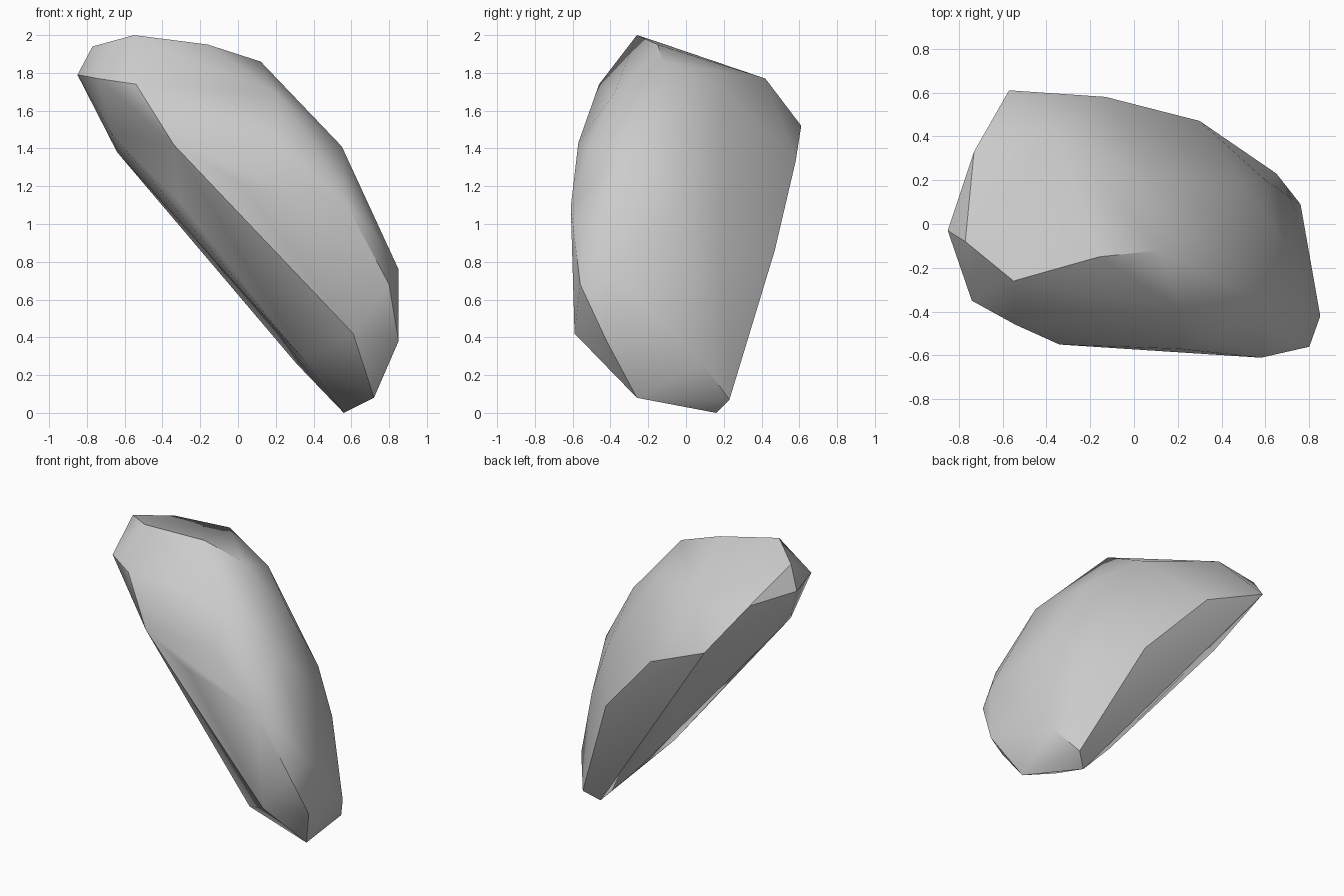
import bpy, bmesh, math
from mathutils import Vector

if "Cube" in bpy.data.objects:
    bpy.data.objects.remove(bpy.data.objects["Cube"])

# Corner points of the leaning boulder
front = [(-.54, -.46, 1.74), (-.74, -.35, 1.77), (-.34, -.55, 1.42), (0, -.56, 1.23),
         (.21, -.57, 1.43), (.41, -.51, 1.41), (.58, -.61, 1.09), (.71, -.54, .97),
         (.80, -.56, .68), (.61, -.59, .42), (.35, -.37, .28), (-.31, -.30, 1.12)]
crown = [(-.55, -.26, 2), (-.16, -.15, 1.95), (.12, -.12, 1.86), (-.77, -.08, 1.94),
         (-.85, -.03, 1.79), (.20, -.38, 1.69), (.55, -.33, 1.41)]
back = [(-.73, .33, 1.79), (-.57, .61, 1.52), (-.36, .42, 1.77), (-.13, .58, 1.33),
        (.30, .47, .86), (.76, .09, .26), (.65, .23, .07), (.85, -.42, .76),
        (.10, .20, 1.70), (.40, .02, 1.5), (.65, -.03, 1.07), (.49, .20, 1.10), (.60, .20, .77)]
underside = [(-.67, -.22, 1.48), (-.64, .04, 1.38), (-.28, -.03, 1.0), (.17, -.11, .49),
             (.31, .12, .26), (.56, .16, 0), (.72, -.26, .08), (.85, -.42, .38)]
points = [Vector(p) for p in front + crown + back + underside]

# Swell each hollow point away from the core line until a hull touches it
core_a, core_b = Vector((-.4, 0, 1.55)), Vector((.5, -.1, .5))
axis = core_b - core_a


def outward(p):
    t = max(0, min(1, (p - core_a).dot(axis) / axis.length_squared))
    return (p - core_a - axis * t).normalized()


swollen = [p.copy() for p in points]
for step in range(150):
    bm = bmesh.new()
    verts = [bm.verts.new(p) for p in swollen]
    bmesh.ops.convex_hull(bm, input=verts)
    hollow = [i for i, v in enumerate(verts) if not v.link_faces]
    if not hollow or step == 149:
        break
    for i in hollow:
        swollen[i] += outward(points[i]) * .006
    bm.free()

# Let the skin settle back to the real corners
for v, p in zip(verts, points):
    v.co = p
bmesh.ops.delete(bm, geom=[verts[i] for i in hollow], context='VERTS')
bmesh.ops.recalc_face_normals(bm, faces=bm.faces)
mesh = bpy.data.meshes.new("boulder")
bm.to_mesh(mesh)
bm.free()
rock = bpy.data.objects.new("boulder", mesh)
bpy.context.collection.objects.link(rock)

# Single stone grey
grey = bpy.data.materials.new("stone_grey")
grey.diffuse_color = (.6, .6, .6, 1)
grey.use_nodes = True
grey.node_tree.nodes["Principled BSDF"].inputs["Base Color"].default_value = grey.diffuse_color
mesh.materials.append(grey)

bpy.context.view_layer.objects.active = rock
rock.select_set(True)
bpy.ops.object.shade_smooth_by_angle(angle=math.radians(32))
